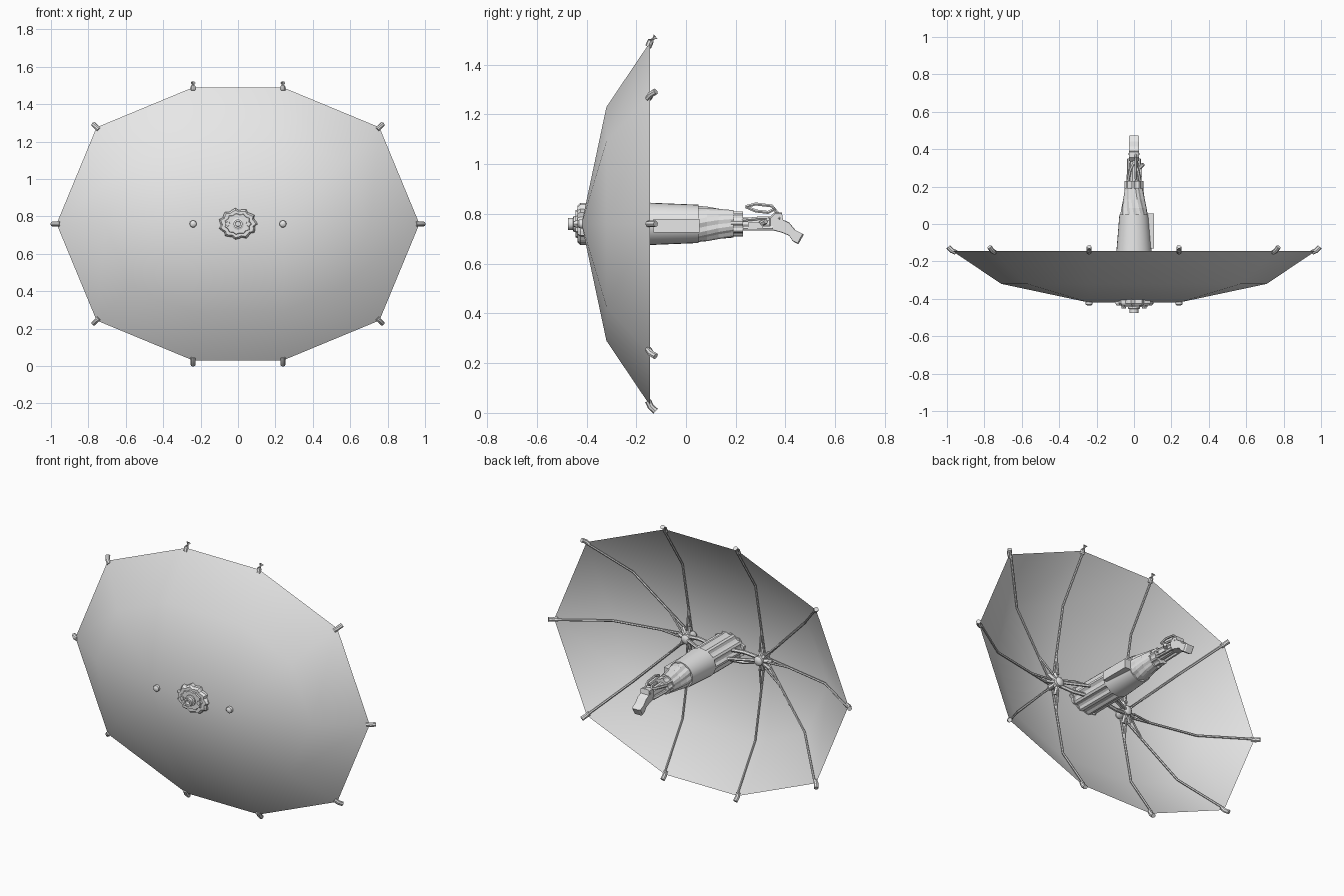
import bpy, bmesh, math
from mathutils import Vector

if "Cube" in bpy.data.objects:
    bpy.data.objects.remove(bpy.data.objects["Cube"])

ZC = 0.76          # height of the main axis
HUB = 0.24         # sideways offset of the two rib hubs
RIB_ANGLES = [math.radians(a) for a in (-90, -45, 0, 45, 90)]

grey = bpy.data.materials.new("plain grey")
grey.diffuse_color = (0.8, 0.8, 0.8, 1)
grey.use_nodes = True
grey.node_tree.nodes["Principled BSDF"].inputs["Base Color"].default_value = grey.diffuse_color


def finish(name, bm, smooth=None):
    bmesh.ops.recalc_face_normals(bm, faces=bm.faces)
    me = bpy.data.meshes.new(name)
    bm.to_mesh(me)
    bm.free()
    me.materials.append(grey)
    ob = bpy.data.objects.new(name, me)
    bpy.context.collection.objects.link(ob)
    if smooth:
        bpy.ops.object.select_all(action='DESELECT')
        ob.select_set(True)
        bpy.context.view_layer.objects.active = ob
        bpy.ops.object.shade_smooth_by_angle(angle=math.radians(smooth))
    return ob


def skin(bm, rings):
    """Join closed rings of points into a capped tube."""
    vs = [[bm.verts.new(p) for p in r] for r in rings]
    n = len(vs[0])
    for a, b in zip(vs, vs[1:]):
        for i in range(n):
            bm.faces.new((a[i], a[(i + 1) % n], b[(i + 1) % n], b[i]))
    bm.faces.new(vs[0])
    bm.faces.new(vs[-1])


def rod(bm, pts, r, n=6):
    """Rod through several points."""
    pts = [Vector(p) for p in pts]
    rings = []
    for k, p in enumerate(pts):
        d = (pts[min(k + 1, len(pts) - 1)] - pts[max(k - 1, 0)]).normalized()
        ref = Vector((0, 0, 1)) if abs(d.z) < 0.8 else Vector((0, 1, 0))
        u = d.cross(ref).normalized()
        v = d.cross(u)
        rings.append([p + r * (u * math.cos(t) + v * math.sin(t))
                      for t in (math.tau * i / n for i in range(n))])
    skin(bm, rings)


def loft(bm, sections, n=24, groove=lambda i: 1.0, cx=0.0, twist=0.0):
    """Sections (y, half width, half height) along the y axis."""
    rings = []
    for k, (y, rx, rz) in enumerate(sections):
        ts = [math.tau * i / n + twist * k for i in range(n)]
        rings.append([(cx + rx * groove(i) * math.cos(t), y,
                       ZC + rz * groove(i) * math.sin(t)) for i, t in enumerate(ts)])
    skin(bm, rings)


def box(bm, lo, hi):
    skin(bm, [[(lo[0], y, lo[2]), (hi[0], y, lo[2]), (hi[0], y, hi[2]), (lo[0], y, hi[2])]
              for y in (lo[1], hi[1])])


def at(side, ang, r, y):
    """Point at radius r from one hub."""
    return Vector((side * (HUB + r * math.cos(ang)), y, ZC + r * math.sin(ang)))


# Canopy: two half fans joined by a flat strip
bm = bmesh.new()
hubs = {s: bm.verts.new((s * HUB, -0.42, ZC)) for s in (1, -1)}
spokes = [(1, a) for a in RIB_ANGLES] + [(-1, a) for a in reversed(RIB_ANGLES)]
mid = [bm.verts.new(at(s, a, 0.47, -0.32)) for s, a in spokes]
rim = [bm.verts.new(at(s, a, 0.73, -0.145)) for s, a in spokes]
for i in range(10):
    j = (i + 1) % 10
    h, g = hubs[spokes[i][0]], hubs[spokes[j][0]]
    bm.faces.new((h, mid[i], mid[j]) if h == g else (h, mid[i], mid[j], g))
    bm.faces.new((mid[i], rim[i], rim[j], mid[j]))
finish("canopy", bm, 60)

# Ribs, rib tips, and the folding joints at both hubs
ribs, tips, joints = bmesh.new(), bmesh.new(), bmesh.new()
for s, a in spokes:
    rod(ribs, [at(s, a, 0.03, -0.395), at(s, a, 0.46, -0.309), at(s, a, 0.72, -0.14)], 0.0065)
    rod(tips, [at(s, a, 0.712, -0.152), at(s, a, 0.735, -0.142), at(s, a, 0.753, -0.122)], 0.013, 8)
    rod(joints, [at(s, a, 0.015, -0.355), at(s, a, 0.065, -0.375)], 0.013)
    rod(joints, [at(s, a, 0.05, -0.35), at(s, a, 0.17, -0.365)], 0.006)
finish("ribs", ribs)
finish("rib_tips", tips, 40)
finish("rib_joints", joints)

# Hub posts with front knobs, and the arms holding them
posts, arms = bmesh.new(), bmesh.new()
for s in (1, -1):
    loft(posts, [(-0.437, 0.009, 0.009), (-0.43, 0.018, 0.018), (-0.41, 0.02, 0.02),
                 (-0.405, 0.028, 0.028), (-0.335, 0.028, 0.028), (-0.325, 0.015, 0.015)],
         10, cx=s * HUB)
    for dz in (1, -1):
        rod(arms, [(s * 0.07, -0.32, ZC + dz * 0.03), (s * 0.15, -0.335, ZC + dz * 0.03),
                   (s * 0.23, -0.355, ZC + dz * 0.012)], 0.011)
    rod(arms, [(s * 0.07, -0.26, ZC), (s * 0.22, -0.335, ZC)], 0.009)
finish("hub_posts", posts, 40)
finish("hub_arms", arms)

# Front rosette: saw-toothed disc, raised ring and centre muzzle
bm = bmesh.new()
loft(bm, [(-0.437, 0.095, 0.074), (-0.425, 0.105, 0.085), (-0.4, 0.105, 0.085)], 33,
     lambda i: (1.0, 0.93, 0.87)[i % 3])
loft(bm, [(-0.445, 0.07, 0.055), (-0.43, 0.075, 0.06)], 22, lambda i: 1 - 0.12 * (i % 2))
for s in (1, -1):
    loft(bm, [(-0.452, 0.012, 0.012), (-0.43, 0.014, 0.014)], 8, cx=s * 0.055)
finish("front_rosette", bm)
bm = bmesh.new()
loft(bm, [(-0.43, 0.032, 0.032), (-0.452, 0.032, 0.032), (-0.455, 0.024, 0.024),
          (-0.475, 0.024, 0.024), (-0.475, 0.014, 0.014), (-0.455, 0.013, 0.013)], 16)
finish("muzzle", bm, 40)

# Barrel: grooved front, smooth collar, twisted taper, notched ring
bm = bmesh.new()
loft(bm, [(-0.4, 0.095, 0.083), (-0.13, 0.092, 0.083)], 40,
     lambda i: (1.0, 1.0, 0.88, 0.88)[i % 4])
finish("grooved_barrel", bm)
bm = bmesh.new()
loft(bm, [(-0.145, 0.094, 0.085), (0.05, 0.078, 0.077)], 28)
finish("barrel_collar", bm, 40)
bm = bmesh.new()
box(bm, (0.07, -0.13, ZC - 0.035), (0.108, 0.055, ZC + 0.02))
finish("side_plate", bm)
bm = bmesh.new()
loft(bm, [(0.045, 0.074, 0.073), (0.085, 0.068, 0.07), (0.13, 0.06, 0.063),
          (0.19, 0.05, 0.056)], 24, lambda i: (1.0, 1.0, 0.92)[i % 3], twist=0.12)
finish("twisted_taper", bm)
bm = bmesh.new()
loft(bm, [(0.18, 0.05, 0.05), (0.23, 0.05, 0.05)], 32,
     lambda i: (1.0, 1.0, 0.86, 0.86)[i % 4])
finish("notched_ring", bm)

# Neck: slim core, diagonal bars and side catch
bm = bmesh.new()
loft(bm, [(0.22, 0.026, 0.028), (0.35, 0.022, 0.024)], 10)
for s in (1, -1):
    rod(bm, [(s * 0.034, 0.225, ZC + 0.015), (s * 0.02, 0.29, ZC + 0.022),
             (-s * 0.024, 0.38, ZC + 0.022)], 0.008)
    rod(bm, [(s * 0.03, 0.225, ZC - 0.018), (s * 0.026, 0.35, ZC - 0.018)], 0.01)
box(bm, (0.02, 0.25, ZC - 0.02), (0.042, 0.31, ZC + 0.005))
rod(bm, [(0.03, 0.3, ZC), (0.05, 0.32, ZC + 0.01)], 0.011)
finish("neck", bm)

# Lever loop above the neck
bm = bmesh.new()
rod(bm, [(0.01, 0.375, 0.795), (0.01, 0.345, 0.832), (0.01, 0.28, 0.84),
         (0.01, 0.24, 0.829)], 0.007)
rod(bm, [(0.01, 0.24, 0.829), (0.01, 0.28, 0.812), (0.01, 0.33, 0.806),
         (0.01, 0.36, 0.822)], 0.007)
finish("lever_loop", bm)

# Bent grip: side outline pushed out to both sides with a narrower edge
bm = bmesh.new()
outline = [(0.335, 0.785), (0.355, 0.805), (0.385, 0.805), (0.39, 0.777), (0.415, 0.765),
           (0.44, 0.735), (0.474, 0.718), (0.452, 0.678), (0.43, 0.69), (0.415, 0.712),
           (0.385, 0.725), (0.335, 0.738)]
cy = sum(p[0] for p in outline) / len(outline)
cz = sum(p[1] for p in outline) / len(outline)
skin(bm, [[(x, cy + (y - cy) * k, cz + (z - cz) * k) for y, z in outline]
          for x, k in ((-0.028, 0.93), (-0.02, 1), (0.02, 1), (0.028, 0.93))])
finish("grip", bm)
